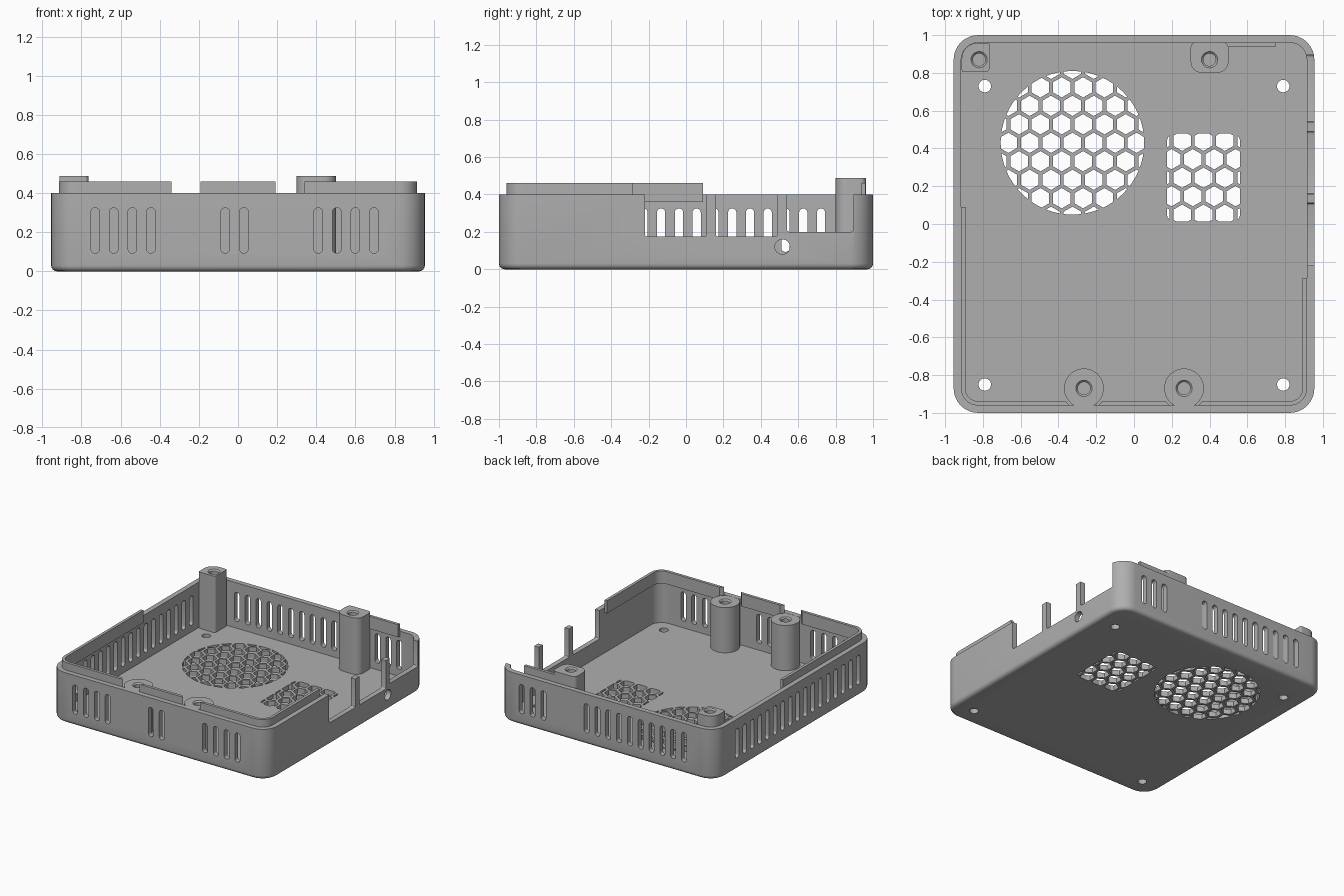
import bpy, bmesh
from math import sin, cos, pi, sqrt, radians
from mathutils import Vector

if "Cube" in bpy.data.objects:
    bpy.data.objects.remove(bpy.data.objects["Cube"])

grey = bpy.data.materials.new("plain grey")
grey.use_nodes = True
GREY = (0.43, 0.43, 0.43, 1)
grey.diffuse_color = GREY
grey.node_tree.nodes["Principled BSDF"].inputs["Base Color"].default_value = GREY

HX, HY, TOP, WALL, FLOOR, RAD = 0.955, 1.0, 0.40, 0.04, 0.04, 0.13
PITCH, SLOT_R = 0.095, 0.022


# ---- 2D outlines ----
def circle(x, y, r, n=32, turn=0.0):
    return [(x + r * cos(turn + 2 * pi * i / n), y + r * sin(turn + 2 * pi * i / n)) for i in range(n)]


def rounded(x0, x1, y0, y1, radii, seg=8):
    """Counter-clockwise rounded rectangle; radii start at the x1, y1 corner."""
    if not isinstance(radii, tuple):
        radii = (radii,) * 4
    pts = []
    for k, (x, y, sx, sy) in enumerate([(x1, y1, -1, -1), (x0, y1, 1, -1), (x0, y0, 1, 1), (x1, y0, -1, 1)]):
        r = radii[k]
        for i in range(seg + 1):
            a = pi / 2 * (k + i / seg)
            pts.append((x + sx * r + r * cos(a), y + sy * r + r * sin(a)))
    return pts


def case_outline(inset):
    return rounded(-HX + inset, HX - inset, -HY + inset, HY - inset, RAD - inset)


def clip(poly, window):
    """Cut a convex polygon down to a convex counter-clockwise window."""
    for a, b in zip(window, window[1:] + window[:1]):
        edge, out = Vector(b) - Vector(a), []
        if edge.length < 1e-6:
            continue
        side = [edge.x * (p[1] - a[1]) - edge.y * (p[0] - a[0]) for p in poly]
        for i, p in enumerate(poly):
            j = (i + 1) % len(poly)
            if side[i] >= 0:
                out.append(p)
            if side[i] * side[j] < 0:
                out.append(tuple(Vector(p).lerp(Vector(poly[j]), side[i] / (side[i] - side[j]))))
        poly = out
        if not poly:
            break
    return poly


# ---- mesh helpers ----
def loft(bm, rings):
    """Closed skin through (outline, level) pairs."""
    loops = [[bm.verts.new((x, y, z)) for x, y in pts] for pts, z in rings]
    for a, b in zip(loops, loops[1:]):
        for i in range(len(a)):
            j = (i + 1) % len(a)
            bm.faces.new((a[i], a[j], b[j], b[i]))
    bm.faces.new(loops[0][::-1])
    bm.faces.new(loops[-1])
    return [v for ring in loops for v in ring]


def prism(bm, pts, lo, hi, axis="z"):
    verts = loft(bm, [(pts, lo), (pts, hi)])
    for v in verts:
        x, y, z = v.co
        if axis == "x":
            v.co = (z, x, y)
        elif axis == "y":
            v.co = (x, z, y)


def finish(name, bm):
    bmesh.ops.remove_doubles(bm, verts=bm.verts, dist=1e-5)
    bmesh.ops.recalc_face_normals(bm, faces=bm.faces)
    mesh = bpy.data.meshes.new(name)
    bm.to_mesh(mesh)
    bm.free()
    ob = bpy.data.objects.new(name, mesh)
    bpy.context.collection.objects.link(ob)
    mesh.materials.append(grey)
    return ob


def select(ob):
    bpy.ops.object.select_all(action="DESELECT")
    ob.select_set(True)
    bpy.context.view_layer.objects.active = ob


def carve(ob, cutter_bm):
    cutter = finish("cutter", cutter_bm)
    cutter.hide_render = True
    mod = ob.modifiers.new("cut", "BOOLEAN")
    mod.operation, mod.solver, mod.object = "DIFFERENCE", "EXACT", cutter
    select(ob)
    bpy.ops.object.modifier_apply(modifier="cut")
    bpy.data.objects.remove(cutter)


def smooth(ob):
    select(ob)
    bpy.ops.object.shade_smooth_by_angle(angle=radians(30))


# ---- case tray: rounded outer skin, rim, inner skin and floor ----
bm = bmesh.new()
fillet = [(0.03 * (1 - sin(a)), 0.03 * (1 - cos(a))) for a in (0, pi / 8, pi / 4, 3 * pi / 8, pi / 2)]
loft(bm, [(case_outline(i), z) for i, z in fillet]
     + [(case_outline(0), TOP), (case_outline(WALL), TOP), (case_outline(WALL), FLOOR)])
tray = finish("case_tray", bm)

cut = bmesh.new()


# Upright wall slots
def slot(centre, lo, hi, axis):
    prism(cut, rounded(centre - SLOT_R, centre + SLOT_R, 0.093, 0.325, SLOT_R - 0.0005, 5), lo, hi, axis)


for k in (0, 1, 2, 3, 7, 8, 12, 13, 14, 15):
    slot(-0.73 + k * PITCH, -1.1, -0.94, "y")
for k in (0, 1, 2, 3, 4, 5, 6, 7, 8, 9, 13, 14, 15):
    slot(-0.682 + k * PITCH, 0.94, 1.1, "y")
for k in range(17):
    slot(0.722 - k * PITCH, -1.1, -0.9, "x")

# Port openings and the round side hole
for y0, y1, z0 in ((-0.22, 0.11, 0.175), (0.16, 0.49, 0.175), (0.54, 0.895, 0.2)):
    prism(cut, rounded(y0, y1, z0, 0.6, 0.012, 3), 0.88, 1.1, "x")
prism(cut, circle(0.515, 0.12, 0.04), 0.88, 1.1, "x")

# Floor screw holes
for x in (-0.79, 0.79):
    for y in (-0.85, 0.73):
        prism(cut, circle(x, y, 0.033), -0.1, 0.2)


# Honeycomb vents, trimmed to an outline
def honeycomb(cx, cy, window, pitch=0.113, flat=0.093):
    for row in range(-5, 6):
        for col in range(-5, 6):
            x = cx + (col + 0.5 * (row % 2)) * pitch
            y = cy + row * pitch * sqrt(3) / 2
            cell = clip(circle(x, y, flat / sqrt(3), 6, pi / 6), window)
            if len(cell) > 2:
                prism(cut, cell, -0.1, 0.2)


honeycomb(-0.326, 0.43, circle(-0.326, 0.43, 0.38, 64))
honeycomb(0.368, 0.245, rounded(0.175, 0.561, 0.012, 0.478, 0.04))
carve(tray, cut)
smooth(tray)

# ---- locating lip just inside the rim ----
bm = bmesh.new()
outer, inner = case_outline(WALL - 0.001), case_outline(WALL + 0.022)
loft(bm, [(inner, 0.36), (outer, 0.36), (outer, 0.46), (inner, 0.46)])
caps = [f for f in bm.faces if len(f.verts) > 4]
bmesh.ops.delete(bm, geom=caps, context="FACES_ONLY")
rings = [v for v in bm.verts]
n = len(inner)
for i in range(n):
    j = (i + 1) % n
    bm.faces.new((rings[i], rings[j], rings[3 * n + j], rings[3 * n + i]))
lip = finish("locating_lip", bm)
cut = bmesh.new()
prism(cut, [(-1.1, 0.09), (0, 0.09), (0, -0.285), (1.1, -0.285), (1.1, 1.1), (-1.1, 1.1)], 0.2, 0.6)
for x in (-0.265, 0.265):
    prism(cut, circle(x, -0.87, 0.118), 0.2, 0.6)
carve(lip, cut)
smooth(lip)

bm = bmesh.new()
prism(bm, [(0.33, 0.938), (0.75, 0.938), (0.75, 0.961), (0.33, 0.961)], 0.36, 0.46)
finish("back_lip", bm)


# ---- screw posts with chamfered blind holes ----
def post(name, outline, x, y, top):
    body = bmesh.new()
    prism(body, outline, FLOOR - 0.01, top)
    ob = finish(name, body)
    bore = bmesh.new()
    loft(bore, [(circle(x, y, r), z) for r, z in
                ((0.033, 0.12), (0.033, top - 0.01), (0.043, top), (0.043, top + 0.1))])
    carve(ob, bore)
    smooth(ob)


for side, x in (("right", -0.265), ("left", 0.265)):
    post("front_post_" + side, circle(x, -0.87, 0.105, 48), x, -0.87, TOP - 0.001)
post("back_post_left", rounded(0.3, 0.5, 0.8, 0.962, (0.03, 0.03, 0.06, 0.06)), 0.4, 0.87, 0.487)
post("back_post_corner", rounded(-0.912, -0.765, 0.805, 0.957, (0.01, 0.08, 0.01, 0.02)), -0.82, 0.87, 0.487)
